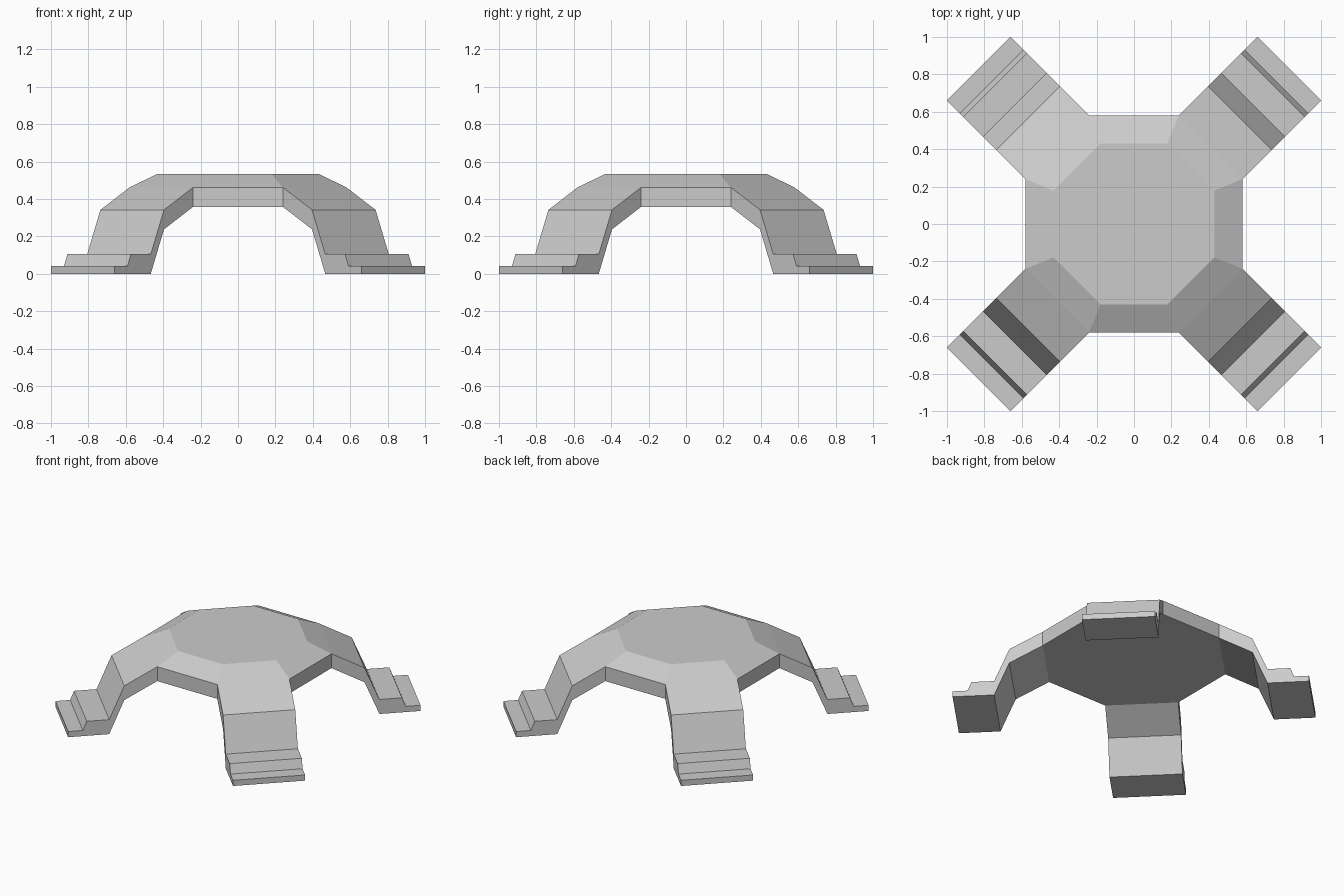
import bpy, bmesh
from math import pi, cos, sin, tan, sqrt

if "Cube" in bpy.data.objects:
    bpy.data.objects.remove(bpy.data.objects["Cube"])

APOTHEM = 0.58                      # octagon hub, centre to flat side
HALF = APOTHEM * tan(pi / 8)        # half the width of a leg
TIP = sqrt(2) - HALF                # toe distance along the diagonal


def finish(name, bm):
    bmesh.ops.recalc_face_normals(bm, faces=bm.faces[:])
    mesh = bpy.data.meshes.new(name)
    bm.to_mesh(mesh)
    bm.free()
    obj = bpy.data.objects.new(name, mesh)
    bpy.context.collection.objects.link(obj)
    return obj


# Octagonal hub: flat underside, short wall, bevelled top
bm = bmesh.new()
rings = []
for apothem, z in [(APOTHEM, 0.358), (APOTHEM, 0.462), (0.43, 0.535)]:
    r = apothem / cos(pi / 8)
    rings.append([bm.verts.new((r * cos(pi / 8 + i * pi / 4),
                                r * sin(pi / 8 + i * pi / 4), z))
                  for i in range(8)])
bm.faces.new(rings[0])
bm.faces.new(rings[2])
for level in range(2):
    lo, hi = rings[level], rings[level + 1]
    for i in range(8):
        if level == 0 and i % 2 == 0:
            continue                # walls left open where the legs join
        j = (i + 1) % 8
        bm.faces.new((lo[i], lo[j], hi[j], hi[i]))
finish("hub", bm)

# Bent leg with stepped foot: side profile (distance, height) swept across
profile = [(APOTHEM, 0.462), (0.80, 0.342), (0.90, 0.105), (1.05, 0.105),
           (1.076, 0.041), (TIP, 0.041), (TIP, 0.0), (0.90, 0.0),
           (0.80, 0.238), (APOTHEM, 0.358)]
names = ["back_right_leg", "back_left_leg", "front_left_leg", "front_right_leg"]
for k, name in enumerate(names):
    bm = bmesh.new()
    left = [bm.verts.new((u, HALF, z)) for u, z in profile]
    right = [bm.verts.new((u, -HALF, z)) for u, z in profile]
    bm.faces.new(left)
    bm.faces.new(right)
    for i in range(len(profile) - 1):
        bm.faces.new((left[i], left[i + 1], right[i + 1], right[i]))
    leg = finish(name, bm)
    leg.rotation_euler.z = pi / 4 + k * pi / 2
